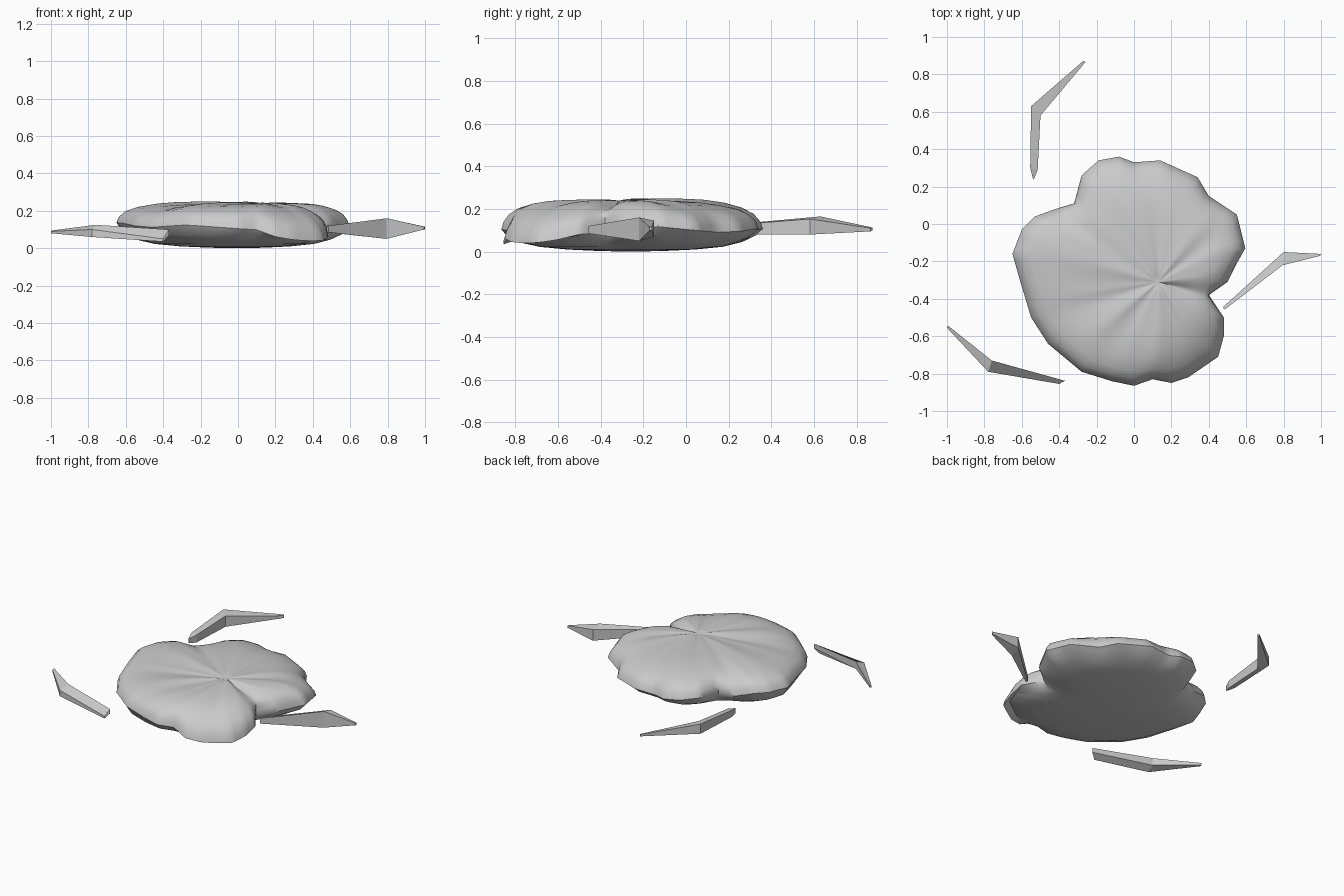
import bpy, bmesh, math, random
from mathutils import Vector

if "Cube" in bpy.data.objects:
    bpy.data.objects.remove(bpy.data.objects["Cube"])

random.seed(4)

# Rim outline of the wrinkled disc, seen from above
RIM = [(-.08, .36), (.0, .33), (.14, .34), (.34, .25), (.40, .15), (.55, .05),
       (.595, -.13), (.55, -.21), (.50, -.31), (.40, -.38), (.48, -.50), (.48, -.60),
       (.45, -.71), (.29, -.82), (.20, -.85), (.10, -.83), (0, -.865), (-.12, -.84),
       (-.28, -.79), (-.46, -.64), (-.55, -.50), (-.61, -.30), (-.65, -.16), (-.60, -.03),
       (-.53, .04), (-.42, .08), (-.32, .11), (-.28, .26), (-.19, .34)]
PINCH = Vector((.13, -.31))
BASE = Vector((.0, -.26))
SUB = 4

# (scale from rim towards the centre, height): underside, rim, then top
UNDER = [(.25, .003), (.5, .01), (.72, .023), (.86, .045), (.95, .075)]
EDGE = [(1.0, .115), (.985, .148)]
TOP = [(.945, .180), (.88, .203), (.76, .223), (.62, .234), (.48, .238),
       (.34, .240), (.22, .241), (.12, .241), (.05, .240)]


def rim_points():
    pts = []
    n = len(RIM)
    for i in range(n):
        a, b = Vector(RIM[i]), Vector(RIM[(i + 1) % n])
        pts += [a.lerp(b, k / SUB) for k in range(SUB)]
    return pts


def soften(pts, reach):
    n = len(pts)
    return [sum((pts[(i + k) % n] for k in range(-reach, reach + 1)), Vector((0, 0)))
            / (2 * reach + 1) for i in range(n)]


def near_angle(a, target, width):
    d = (a - target + math.pi) % (2 * math.pi) - math.pi
    return math.exp(-(d / width) ** 2)


# Wrinkled disc
def make_disc():
    bm = bmesh.new()
    pts = rim_points()
    soft = soften(pts, 5)
    lift = [random.uniform(-.018, .018) for _ in RIM]
    rings = []
    layers = ([(s, z, BASE, 0) for s, z in UNDER] + [(s, z, PINCH, 1) for s, z in EDGE]
              + [(s, z, PINCH, 2) for s, z in TOP])
    for s, z, c, kind in layers:
        ring = []
        mix = min(1, (1 - s) * 5)
        for i, p in enumerate(pts):
            # notches fade out away from the rim
            q = c + (p.lerp(soft[i], mix) - c) * s
            d = p - PINCH
            a = math.atan2(d.y, d.x)
            k, t = divmod(i, SUB)
            t /= SUB
            wob = lift[k] * (1 - t) + lift[(k + 1) % len(RIM)] * t
            h = z
            edge = s ** 3
            if kind:
                h += wob * edge - .022 * q.x * edge
                # front-right lobe slopes down to a wider skirt
                h -= .045 * edge * near_angle(a, -.95, .55)
                h -= .02 * s ** 8 * near_angle(a, -1.6, .7)
            if kind == 2:
                # radial pleats, strongest midway to the rim
                w = s * (1 - s) * 4
                h += .004 * w * (math.sin(7 * a + .5) + .6 * math.sin(13 * a + 2))
                h -= .022 * w * near_angle(a, -.28, .3)
                h += .008 * w * near_angle(a, 2.35, .5)
                h -= .010 * w * near_angle(a, 3.45, .12)
            if kind == 0:
                h -= .4 * h * edge * max(0, -q.y - .4)
            ring.append(bm.verts.new((q.x, q.y, h)))
        rings.append(ring)
    n = len(pts)
    for lo, hi in zip(rings, rings[1:]):
        for i in range(n):
            j = (i + 1) % n
            bm.faces.new((lo[i], lo[j], hi[j], hi[i]))
    bottom = bm.verts.new((*BASE, 0))
    top = bm.verts.new((*PINCH, .232))
    for i in range(n):
        j = (i + 1) % n
        bm.faces.new((bottom, rings[0][j], rings[0][i]))
        bm.faces.new((top, rings[-1][i], rings[-1][j]))
    return finish("wrinkled_disc", bm, True)


def finish(name, bm, smooth):
    bmesh.ops.recalc_face_normals(bm, faces=bm.faces)
    mesh = bpy.data.meshes.new(name)
    bm.to_mesh(mesh)
    bm.free()
    ob = bpy.data.objects.new(name, mesh)
    bpy.context.collection.objects.link(ob)
    if smooth:
        for o in bpy.context.selected_objects:
            o.select_set(False)
        bpy.context.view_layer.objects.active = ob
        ob.select_set(True)
        bpy.ops.object.shade_smooth_by_angle(angle=math.radians(40))
    return ob


# Bent blade: each section is outer xy, inner xy, outer z range, inner z range
def make_blade(name, sections):
    bm = bmesh.new()
    rings = []
    for o, i, oz, iz in sections:
        rings.append([bm.verts.new(v) for v in
                      ((*o, oz[0]), (*o, oz[1]), (*i, iz[1]), (*i, iz[0]))])
    for a, b in zip(rings, rings[1:]):
        for k in range(4):
            m = (k + 1) % 4
            bm.faces.new((a[k], a[m], b[m], b[k]))
    bm.faces.new(rings[0])
    bm.faces.new(rings[-1][::-1])
    return finish(name, bm, False)


make_disc()
make_blade("back_blade", [
    ((-.27, .873), (-.26, .865), (.10, .113), (.095, .11)),
    ((-.55, .63), (-.50, .58), (.10, .165), (.08, .153)),
    ((-.555, .30), (-.515, .29), (.09, .135), (.08, .13)),
    ((-.54, .24), (-.535, .24), (.09, .12), (.09, .12))])
make_blade("right_blade", [
    ((1.0, -.16), (.995, -.17), (.10, .115), (.10, .115)),
    ((.80, -.15), (.795, -.22), (.07, .145), (.05, .16)),
    ((.475, -.445), (.485, -.457), (.085, .12), (.085, .12))])
make_blade("left_blade", [
    ((-1.0, -.555), (-.995, -.543), (.08, .09), (.082, .095)),
    ((-.78, -.79), (-.76, -.73), (.06, .10), (.075, .125)),
    ((-.40, -.855), (-.37, -.838), (.035, .05), (.07, .10))])
